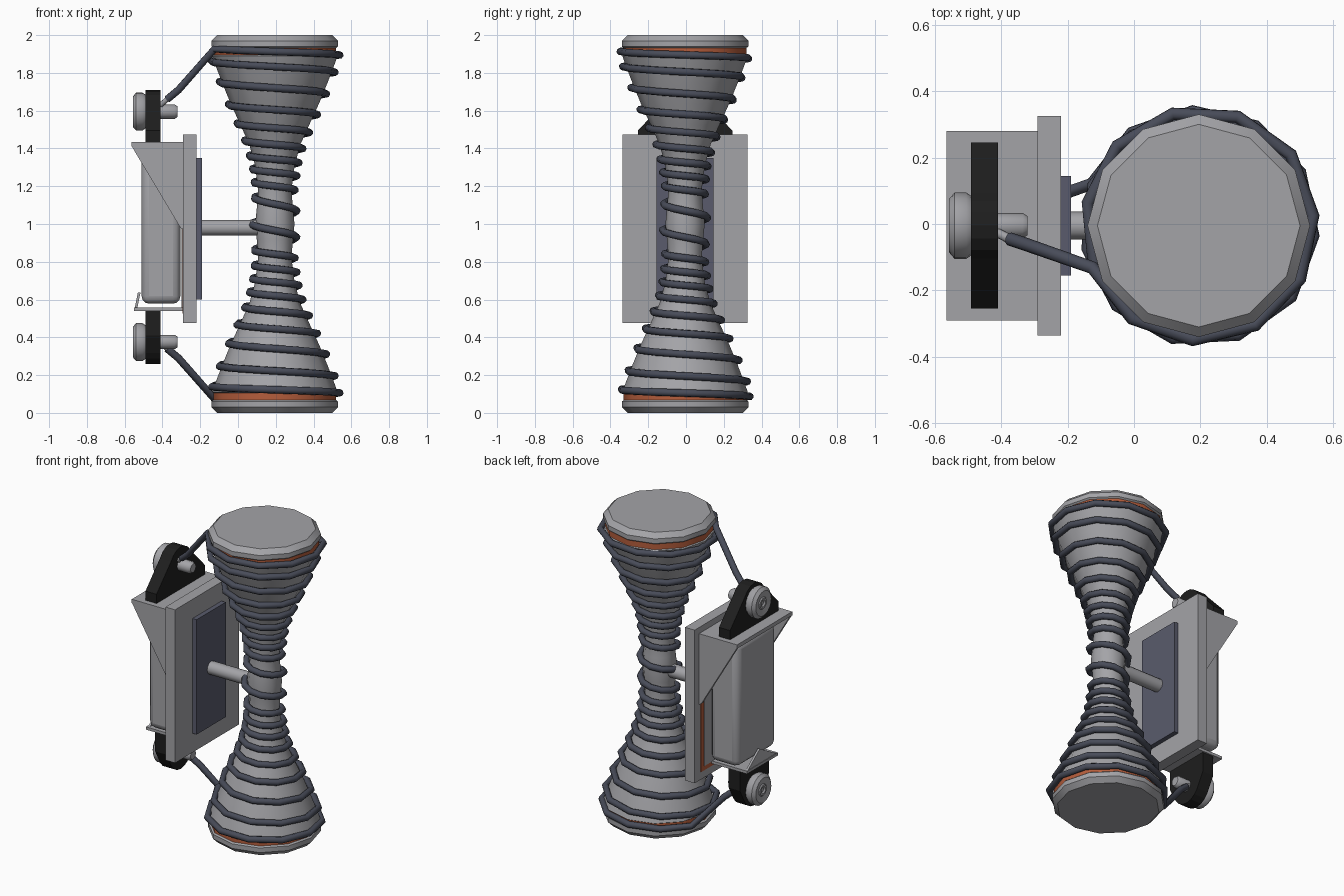
import bpy, bmesh, math
from mathutils import Matrix, Vector

if "Cube" in bpy.data.objects:
    bpy.data.objects.remove(bpy.data.objects["Cube"])

CX, CY = 0.195, -0.005      # column axis
MZ = 0.985                  # mirror height of the two pulley mounts


def material(name, rgb):
    m = bpy.data.materials.new(name)
    m.diffuse_color = (*rgb, 1)
    m.use_nodes = True
    m.node_tree.nodes["Principled BSDF"].inputs["Base Color"].default_value = m.diffuse_color
    return m


GREY = material("grey metal", (0.37, 0.37, 0.39))
BLACK = material("black bracket", (0.013, 0.013, 0.013))
CABLE = material("slate cable", (0.065, 0.072, 0.10))
PANEL = material("slate panel", (0.10, 0.105, 0.15))
ORANGE = material("orange", (0.46, 0.11, 0.045))


def finish(bm, name, mats, smooth=None, bevel=0, segments=1):
    bmesh.ops.recalc_face_normals(bm, faces=bm.faces)
    me = bpy.data.meshes.new(name)
    bm.to_mesh(me)
    bm.free()
    ob = bpy.data.objects.new(name, me)
    bpy.context.collection.objects.link(ob)
    for m in mats:
        me.materials.append(m)
    if bevel:
        mod = ob.modifiers.new("bevel", 'BEVEL')
        mod.width, mod.segments = bevel, segments
    if smooth:
        shade(ob, smooth)
    return ob


def shade(ob, angle):
    bpy.ops.object.select_all(action='DESELECT')
    ob.select_set(True)
    bpy.context.view_layer.objects.active = ob
    bpy.ops.object.shade_smooth_by_angle(angle=math.radians(angle))


def box(name, x, y, z, mat, **kw):
    bm = bmesh.new()
    bmesh.ops.create_cube(bm, size=1)
    for v in bm.verts:
        v.co = Vector([(a + b) / 2 + c * (b - a) for (a, b), c in zip((x, y, z), v.co)])
    return finish(bm, name, [mat], **kw)


def prism(name, pts, direction, mat, **kw):
    """Extrude a flat outline of 3D points along a direction."""
    bm = bmesh.new()
    f = bm.faces.new([bm.verts.new(p) for p in pts])
    ext = bmesh.ops.extrude_face_region(bm, geom=[f])
    bmesh.ops.translate(bm, vec=direction, verts=[v for v in ext['geom'] if isinstance(v, bmesh.types.BMVert)])
    return finish(bm, name, [mat], **kw)


def lathe(name, prof, sides, mats, matrix, rule=None, smooth=35):
    """Revolve (radius, height) points about local z, with capped ends."""
    bm = bmesh.new()
    rings = [[bm.verts.new((r * math.cos(2 * math.pi * i / sides), r * math.sin(2 * math.pi * i / sides), h))
              for i in range(sides)] for r, h in prof]
    for k in range(len(rings) - 1):
        a, b = rings[k], rings[k + 1]
        for i in range(sides):
            j = (i + 1) % sides
            f = bm.faces.new((a[i], a[j], b[j], b[i]))
            if rule:
                f.material_index = rule(f.calc_center_median().z)
    bm.faces.new(rings[0][::-1])
    bm.faces.new(rings[-1])
    bm.transform(matrix)
    return finish(bm, name, mats, smooth)


def tube(name, pts, radius, mat):
    cu = bpy.data.curves.new(name, 'CURVE')
    cu.dimensions = '3D'
    cu.bevel_depth, cu.bevel_resolution, cu.use_fill_caps = radius, 2, True
    sp = cu.splines.new('POLY')
    sp.points.add(len(pts) - 1)
    for p, co in zip(sp.points, pts):
        p.co = (*co, 1)
    ob = bpy.data.objects.new(name, cu)
    bpy.context.collection.objects.link(ob)
    cu.materials.append(mat)
    bpy.ops.object.select_all(action='DESELECT')
    ob.select_set(True)
    bpy.context.view_layer.objects.active = ob
    bpy.ops.object.convert(target='MESH')
    shade(bpy.context.object, 50)


def interp(table, t):
    for (a, va), (b, vb) in zip(table, table[1:]):
        if t <= b:
            return va + (vb - va) * (t - a) / (b - a)
    return table[-1][1]


# Hourglass column with orange bands near both ends
half = [(0.305, 0), (0.335, 0.03), (0.335, 0.06), (0.325, 0.068), (0.325, 0.105), (0.332, 0.11),
        (0.318, 0.15), (0.28, 0.25), (0.235, 0.36), (0.18, 0.48), (0.135, 0.58), (0.105, 0.69),
        (0.088, 0.82), (0.096, 0.92), (0.104, 1.0)]
profile = half + [(r, 2 - z) for r, z in half[-2::-1]]
lathe("hourglass_column", profile, 12, [GREY, ORANGE], Matrix.Translation((CX, CY, 0)),
      lambda z: int(0.068 < min(z, 2 - z) < 0.105))

# Cable wound round the column, leading off to both pulleys
low = [0.07, 0.14, 0.25, 0.37, 0.47, 0.56, 0.64, 0.71, 0.78, 0.86]
turn_z = list(enumerate([2 - z for z in low] + [1.0] + low[::-1]))
radius_at = [(z, r) for r, z in profile]
lead = Vector((-0.375, CY - 0.04, 1.66))
path = [lead, lead + Vector((0.06, -0.02, 0.05))]
start, end, steps = 0.06, 19.94, 219
for i in range(steps + 1):
    t = start + (end - start) * i / steps
    z = interp(turn_z, t)
    r = interp(radius_at, z) + 0.019
    a = math.pi + 2 * math.pi * t
    path.append(Vector((CX + r * math.cos(a), CY + r * math.sin(a), z)))
flip = lambda p: Vector((p.x, 2 * CY - p.y, 2 - p.z))
path += [flip(path[1]), flip(path[0])]
tube("wound_cable", path, 0.02, CABLE)
tip = Vector((-0.41, CY - 0.022, 1.63))
tube("upper_cable_ferrule", [tip, lead], 0.014, GREY)
tube("lower_cable_ferrule", [flip(tip), flip(lead)], 0.014, GREY)

# Back plate, slate panel, orange trim and axle to the column
box("back_plate", (-0.29, -0.22), (CY - 0.33, CY + 0.33), (0.475, 1.475), GREY)
box("slate_panel", (-0.22, -0.19), (CY - 0.15, CY + 0.15), (0.6, 1.35), PANEL)
box("orange_trim", (-0.294, -0.288), (CY - 0.27, CY + 0.27), (0.525, 1.425), ORANGE)
box("trim_inset", (-0.298, -0.288), (CY - 0.24, CY + 0.24), (0.555, 1.395), GREY)
along_x = Matrix.Rotation(math.pi / 2, 4, 'Y')
lathe("axle", [(0.042, -0.22), (0.042, 0.15)], 12, [GREY], Matrix.Translation((0, CY, 0.98)) @ along_x)

# Canister with rounded edges
box("canister", (-0.51, -0.305), (CY - 0.2, CY + 0.2), (0.578, 1.385), GREY, smooth=35, bevel=0.04, segments=3)

# Hood: top plate and two triangular gussets
box("hood_top", (-0.565, -0.288), (CY - 0.285, CY + 0.285), (1.41, 1.435), GREY)
for side, y in (("front", CY - 0.285), ("rear", CY + 0.265)):
    prism(side + "_gusset", [(-0.565, y, 1.415), (-0.288, y, 1.415), (-0.288, y, 0.97), (-0.305, y, 0.98)],
          (0, 0.02, 0), GREY)

# Bottom tray with a pointed lip
box("tray", (-0.55, -0.288), (CY - 0.16, CY + 0.16), (0.54, 0.558), GREY)
prism("tray_lip", [(-0.548, CY - 0.16, 0.55), (-0.548, CY + 0.16, 0.55), (-0.53, CY, 0.638)],
      (0.014, 0, 0), GREY)

# Pulley brackets, wheels and pins, mirrored top and bottom
wheel = [(0.08, -0.557), (0.1, -0.54), (0.1, -0.505), (0.088, -0.488)]
wheel = [(0.012, -0.548), (0.022, -0.556), (0.034, -0.556), (0.04, -0.55)] + wheel
pin = [(0.038, -0.42), (0.038, -0.335), (0.028, -0.32)]
for name, sgn, w, shoulder in (("upper", 1, 0.25, 1.495), ("lower", -1, 0.15, 1.56)):
    zf = lambda z: MZ + sgn * (z - MZ)
    arc = [(0.115 * math.cos(math.radians(a)), 1.595 + 0.115 * math.sin(math.radians(a)))
           for a in range(30, 151, 20)]
    outline = [(-w, 1.43), (w, 1.43), (w, shoulder)] + arc + [(-w, shoulder)]
    prism(name + "_bracket", [(-0.49, CY + y, zf(z)) for y, z in outline], (0.08, 0, 0), BLACK)
    place = Matrix.Translation((0, CY, zf(1.595))) @ along_x
    lathe(name + "_wheel", wheel, 20, [GREY], place)
    lathe(name + "_pin", pin, 12, [GREY], place)
